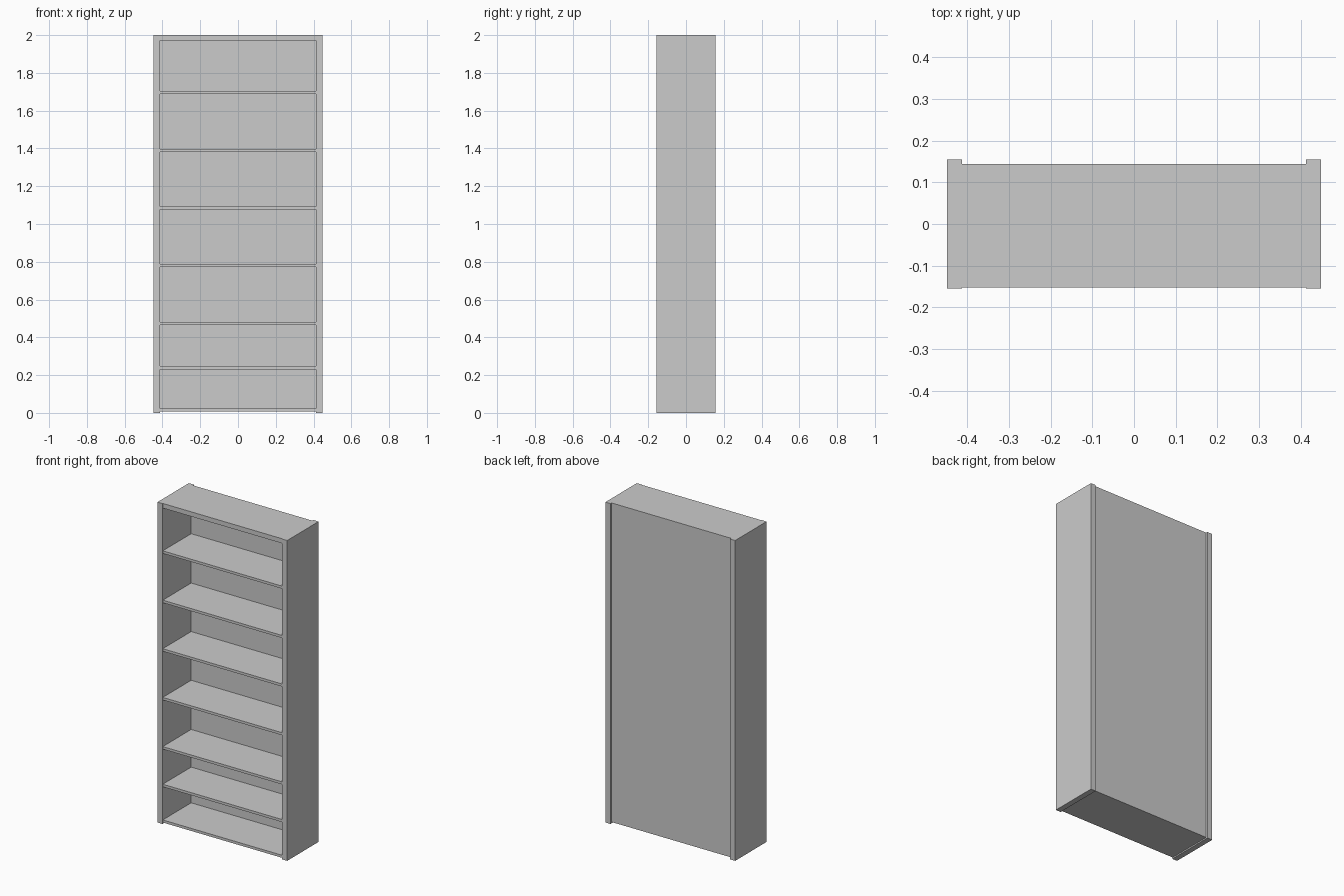
import bpy

# Remove the default cube
cube = bpy.data.objects.get("Cube")
if cube:
    bpy.data.objects.remove(cube, do_unlink=True)

# Single painted finish
grey = bpy.data.materials.new("light_grey")
grey.use_nodes = True
colour = (0.6, 0.6, 0.6, 1)
grey.diffuse_color = colour
grey.node_tree.nodes["Principled BSDF"].inputs["Base Color"].default_value = colour

# Main dimensions
HEIGHT = 2.0
HALF_W = 0.448
INNER_W = 0.413
SIDE_Y = 0.155
FRONT_Y = -0.152
BACK_Y = 0.144
BOARD = 0.016
BASE_Z = 0.008


def board(name, low, high):
    """Add a flat-faced box spanning two opposite corners."""
    centre = [(a + b) / 2 for a, b in zip(low, high)]
    size = [b - a for a, b in zip(low, high)]
    bpy.ops.mesh.primitive_cube_add(size=1, location=centre)
    obj = bpy.context.object
    obj.name = name
    obj.scale = size
    bpy.ops.object.transform_apply(location=False, rotation=False, scale=True)
    obj.data.materials.append(grey)
    return obj


# Side panels
board("left_side", (INNER_W, -SIDE_Y, 0), (HALF_W, SIDE_Y, HEIGHT))
board("right_side", (-HALF_W, -SIDE_Y, 0), (-INNER_W, SIDE_Y, HEIGHT))

# Top panel and recessed back panel
board("top_panel", (-INNER_W, FRONT_Y, 1.971), (INNER_W, BACK_Y, HEIGHT))
board("back_panel", (-INNER_W, BACK_Y - BOARD, BASE_Z), (INNER_W, BACK_Y, 1.971))

# Bottom board and shelves, by the height of the underside
for i, z in enumerate([BASE_Z, 0.231, 0.466, 0.773, 1.077, 1.38, 1.688]):
    name = "bottom_board" if i == 0 else f"shelf_{i}"
    board(name, (-INNER_W, FRONT_Y, z), (INNER_W, BACK_Y - BOARD, z + BOARD))
